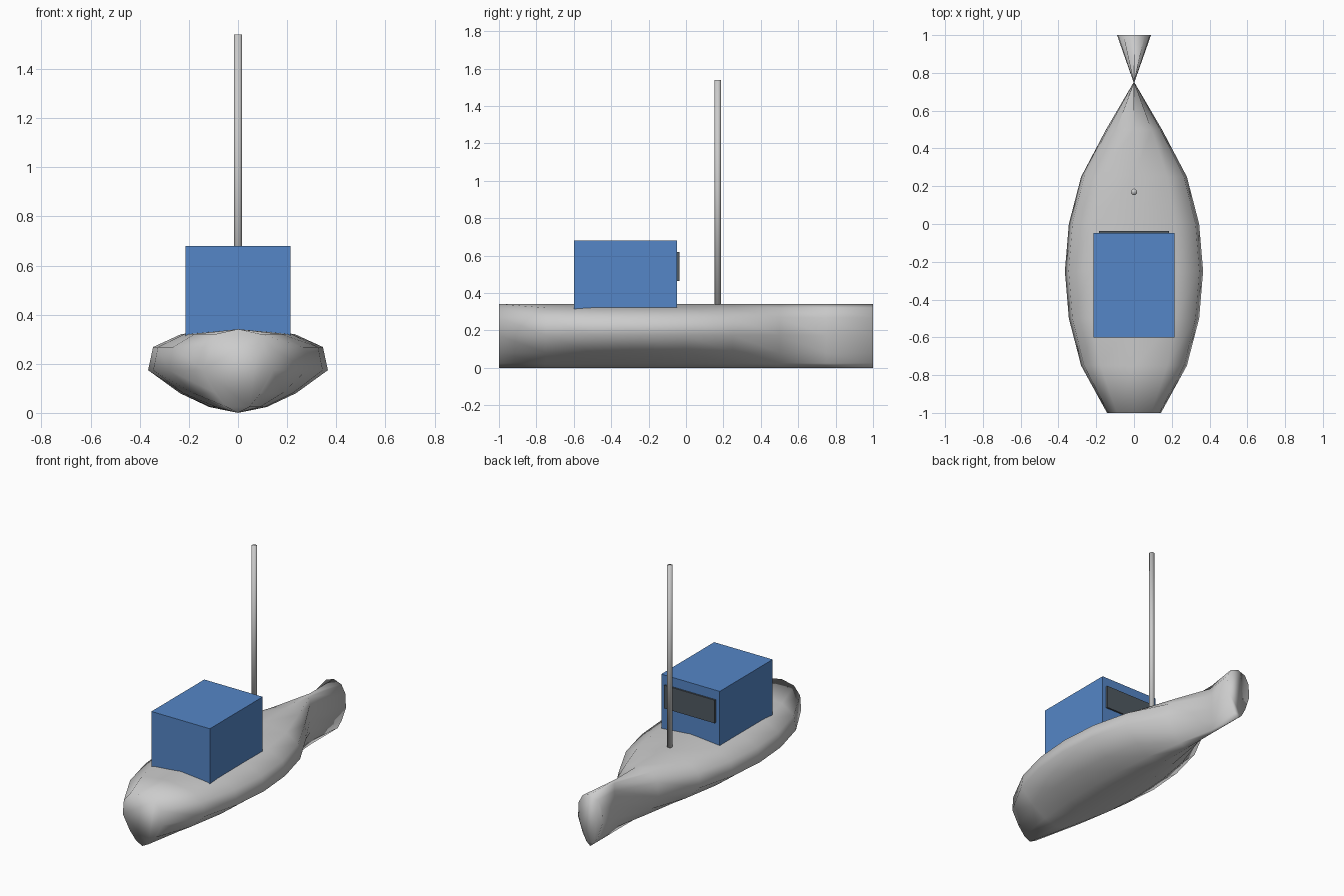
import bpy, bmesh
from mathutils import Matrix

if "Cube" in bpy.data.objects:
    bpy.data.objects.remove(bpy.data.objects["Cube"])


def material(name, color):
    mat = bpy.data.materials.new(name)
    mat.diffuse_color = (*color, 1)
    mat.use_nodes = True
    mat.node_tree.nodes["Principled BSDF"].inputs["Base Color"].default_value = mat.diffuse_color
    return mat


def add_object(name, bm, mat=None, smooth=False):
    bmesh.ops.recalc_face_normals(bm, faces=bm.faces[:])
    mesh = bpy.data.meshes.new(name)
    for f in bm.faces:
        f.smooth = smooth
    bm.to_mesh(mesh)
    bm.free()
    obj = bpy.data.objects.new(name, mesh)
    bpy.context.collection.objects.link(obj)
    if mat:
        mesh.materials.append(mat)
    return obj


def box(name, lo, hi, mat):
    bm = bmesh.new()
    size = [b - a for a, b in zip(lo, hi)]
    mid = [(a + b) / 2 for a, b in zip(lo, hi)]
    bmesh.ops.create_cube(bm, size=1, matrix=Matrix.Translation(mid) @ Matrix.Diagonal((*size, 1)))
    return add_object(name, bm, mat)


blue = material("cabin_blue", (0.09, 0.24, 0.57))
dark = material("window_dark", (0.08, 0.1, 0.12))

# Hull: one cross-section lofted through stations of varying half width
half_section = [(0, 0.341), (0.63, 0.321), (0.945, 0.268), (1, 0.174),
                (0.645, 0.08), (0.32, 0.024), (0, 0)]
section = half_section + [(-x, z) for x, z in half_section[-2:0:-1]]
half_widths = [0.143, 0.28, 0.345, 0.366, 0.345, 0.28, 0.148, 0.002, 0.09]

bm = bmesh.new()
rings = [[bm.verts.new((x * w, -1 + 0.25 * i, z)) for x, z in section]
         for i, w in enumerate(half_widths)]
n = len(section)
for a, b in zip(rings, rings[1:]):
    for j in range(n):
        k = (j + 1) % n
        bm.faces.new((a[j], a[k], b[k], b[j]))
bm.faces.new(rings[0])
bm.faces.new(rings[-1])
add_object("hull", bm, smooth=True)

# Cabin with a window panel on its rear wall
box("cabin", (-0.214, -0.6, 0.29), (0.214, -0.047, 0.68), blue)
box("cabin_window", (-0.185, -0.055, 0.465), (0.185, -0.036, 0.618), dark)

# Mast
bm = bmesh.new()
bottom, top = 0.32, 1.54
bmesh.ops.create_cone(bm, cap_ends=True, segments=12, radius1=0.017, radius2=0.017,
                      depth=top - bottom,
                      matrix=Matrix.Translation((0, 0.17, (top + bottom) / 2)))
add_object("mast", bm, smooth=True)
